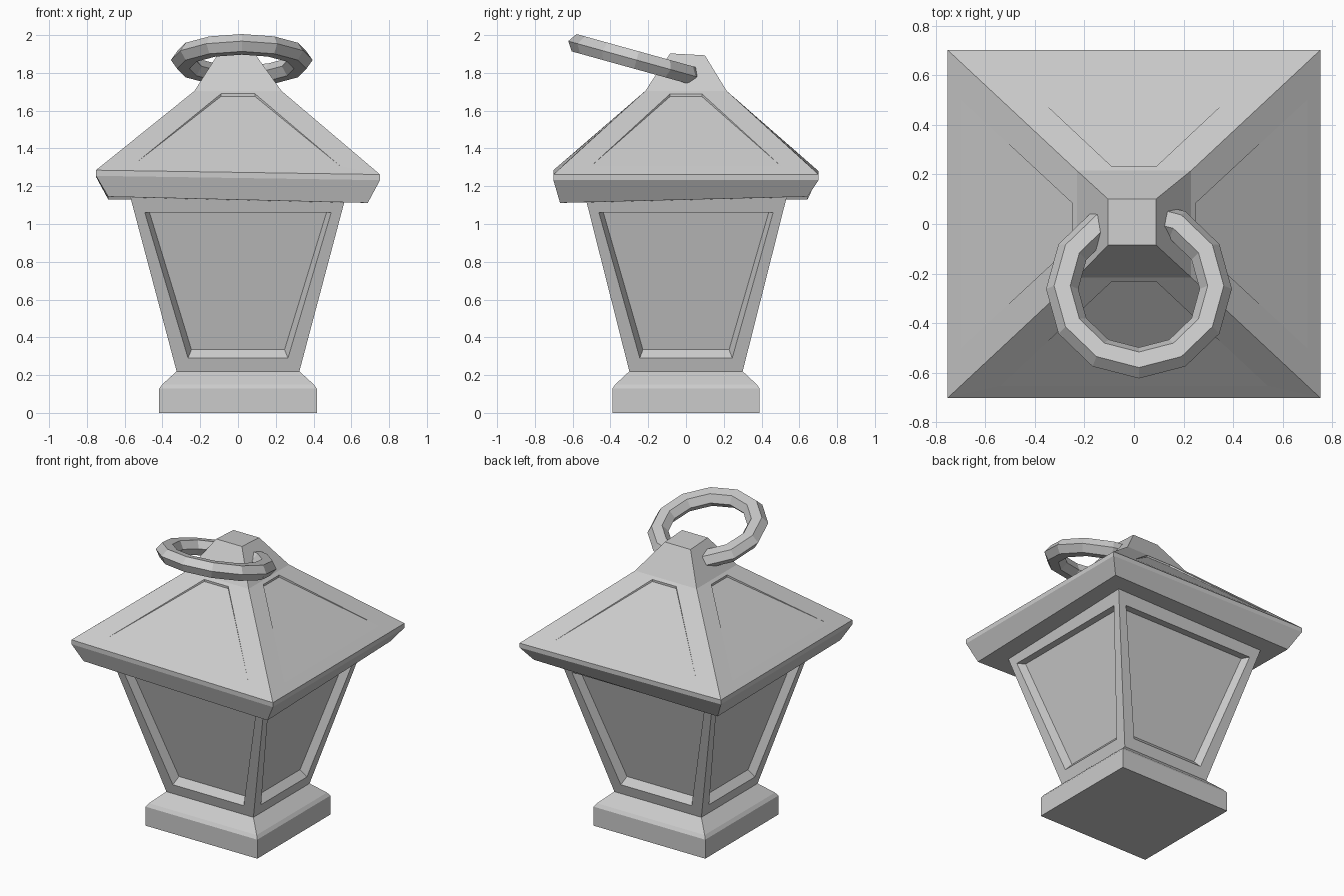
import bpy, bmesh, math
from mathutils import Vector

if "Cube" in bpy.data.objects:
    bpy.data.objects.remove(bpy.data.objects["Cube"])

grey = bpy.data.materials.new("light_grey")
grey.diffuse_color = (0.6, 0.6, 0.6, 1)
grey.use_nodes = True
grey.node_tree.nodes["Principled BSDF"].inputs["Base Color"].default_value = grey.diffuse_color

SIGNS = [(-1, -1), (1, -1), (1, 1), (-1, 1)]


def ring(hx, hy, z, cx=0.0, cy=0.0):
    """Four corners of a rectangle; z is one height or one per corner."""
    zs = z if isinstance(z, (list, tuple)) else [z] * 4
    return [Vector((cx + sx * hx, cy + sy * hy, h)) for (sx, sy), h in zip(SIGNS, zs)]


def face(bm, pts):
    bm.faces.new([bm.verts.new(p) for p in pts])


def loft(bm, rings, bottom=False, top=False):
    for a, b in zip(rings, rings[1:]):
        for i in range(4):
            j = (i + 1) % 4
            face(bm, (a[i], a[j], b[j], b[i]))
    if bottom:
        face(bm, rings[0][::-1])
    if top:
        face(bm, rings[-1])


def on_side(quad, u, v):
    """Point on a side: u runs -1..1 across, v runs 0..1 upward."""
    left, right = quad[0].lerp(quad[3], v), quad[1].lerp(quad[2], v)
    return left.lerp(right, (u + 1) / 2)


def trapezoid(quad, v0, u0, v1, u1):
    return [on_side(quad, u, v) for u, v in ((-u0, v0), (u0, v0), (u1, v1), (-u1, v1))]


def framed_side(bm, outer, hole, inner):
    """Flat border, step and recessed panel."""
    for a, b in ((outer, hole), (hole, inner)):
        for i in range(4):
            j = (i + 1) % 4
            face(bm, (a[i], a[j], b[j], b[i]))
    face(bm, inner)


def sides(low, high):
    for i in range(4):
        j = (i + 1) % 4
        yield [low[i], low[j], high[j], high[i]]


def finish(bm, name):
    bmesh.ops.remove_doubles(bm, verts=bm.verts, dist=0.0005)
    bmesh.ops.recalc_face_normals(bm, faces=bm.faces)
    mesh = bpy.data.meshes.new(name)
    bm.to_mesh(mesh)
    bm.free()
    mesh.materials.append(grey)
    obj = bpy.data.objects.new(name, mesh)
    bpy.context.collection.objects.link(obj)
    return obj


# Square foot with a sloped shoulder
bm = bmesh.new()
loft(bm, [ring(0.417, 0.39, 0), ring(0.417, 0.39, 0.128),
          ring(0.402, 0.375, 0.15), ring(0.325, 0.30, 0.22)], bottom=True, top=True)
finish(bm, "base")

# Flared body with a recessed pane on each side
bm = bmesh.new()
low, high = ring(0.325, 0.30, 0.22), ring(0.572, 0.535, 1.15)
for quad in sides(low, high):
    inward = (quad[3] - quad[0]).cross(quad[1] - quad[0]).normalized()
    hole = trapezoid(quad, 0.075, 0.77, 0.905, 0.90)
    pane = [p + inward * 0.05 for p in trapezoid(quad, 0.11, 0.70, 0.895, 0.86)]
    framed_side(bm, quad, hole, pane)
face(bm, low[::-1])
face(bm, high)
finish(bm, "lantern_body")

# Slightly crooked roof: eave, four slopes with shallow sunk panels, steep cap
bm = bmesh.new()
eave_z = [1.285, 1.262, 1.262, 1.28]
eave = ring(0.752, 0.702, eave_z)
lip = ring(0.752, 0.702, [z - 0.03 for z in eave_z])
under = ring(0.687, 0.655, [1.145, 1.112, 1.145, 1.13], cy=-0.012)
kink = ring(0.23, 0.215, 1.705)
peak = ring(0.096, 0.092, [1.903, 1.903, 1.893, 1.893], cx=-0.008, cy=0.008)
loft(bm, [under, lip, eave], bottom=True)
for quad in sides(eave, kink):
    hole = trapezoid(quad, 0.10, 0.77, 0.965, 0.36)
    sunk = [hole[0], hole[1]] + [p - Vector((0, 0, 0.014)) for p in hole[2:]]
    framed_side(bm, quad, hole, sunk)
loft(bm, [kink, peak], top=True)
finish(bm, "roof")

# Tilted faceted carrying ring through the cap
bm = bmesh.new()
N, M = 12, 6
loops = []
for i in range(N):
    a = 2 * math.pi * i / N
    loop = []
    for k in range(M):
        t = 2 * math.pi * k / M
        r = 0.31 + 0.065 * math.cos(t)
        loop.append(bm.verts.new((r * math.cos(a), r * math.sin(a), 0.055 * math.sin(t))))
    loops.append(loop)
for i in range(N):
    p, q = loops[i], loops[(i + 1) % N]
    for k in range(M):
        m = (k + 1) % M
        bm.faces.new((p[k], q[k], q[m], p[m]))
handle = finish(bm, "carry_ring")
handle.location = (0.02, -0.262, 1.868)
handle.rotation_euler = (math.radians(-15.5), 0, 0)
